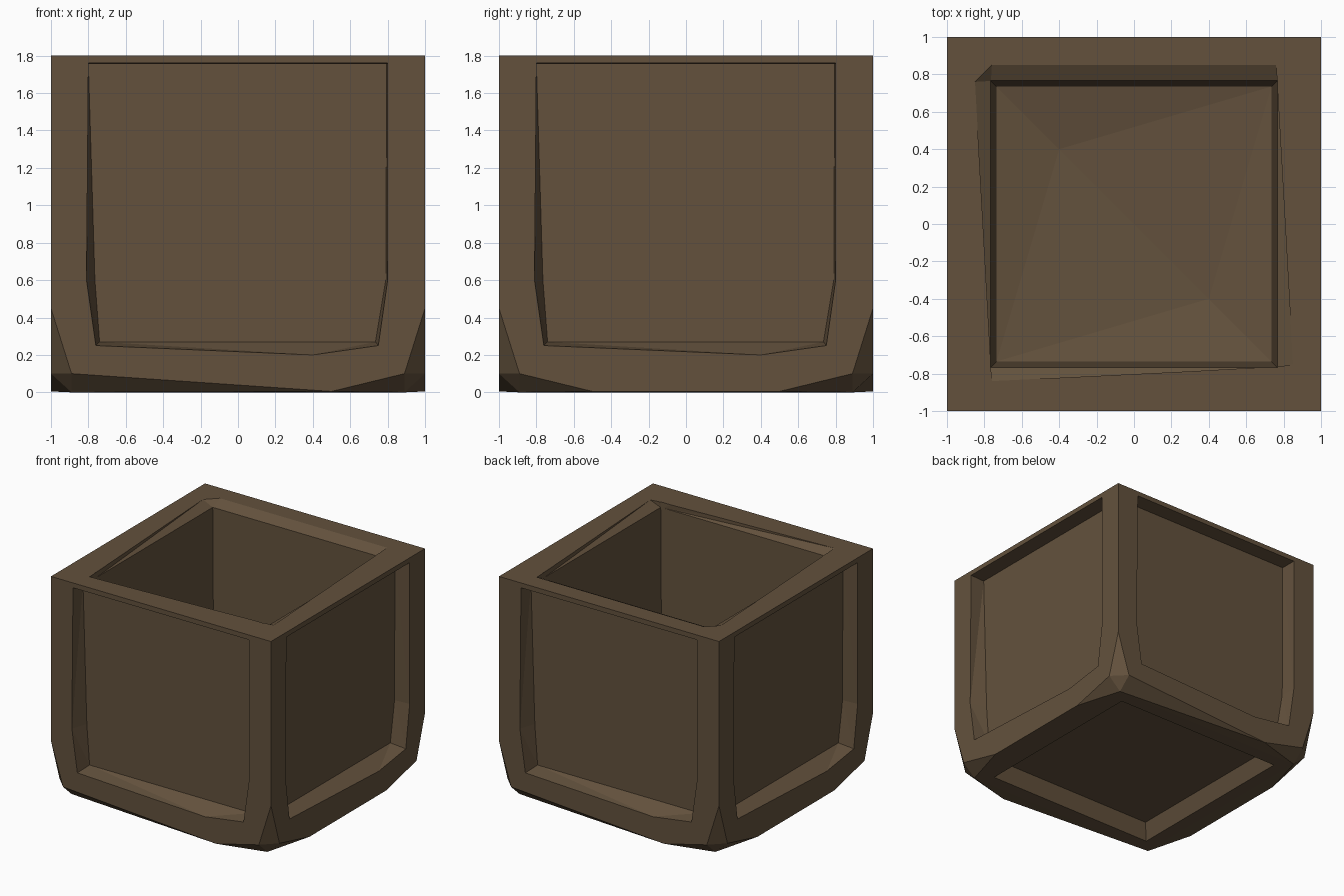
import bpy, bmesh, math
from mathutils import Matrix

cube = bpy.data.objects.get("Cube")
if cube:
    bpy.data.objects.remove(cube, do_unlink=True)

wood = bpy.data.materials.new("brown_wood")
wood.use_nodes = True
colour = (0.125, 0.083, 0.046, 1)
wood.diffuse_color = colour
wood.node_tree.nodes["Principled BSDF"].inputs["Base Color"].default_value = colour
wood.node_tree.nodes["Principled BSDF"].inputs["Roughness"].default_value = 0.9


def hull(name, points, turn=0):
    """Convex solid around the points, turned about z in quarter turns."""
    bm = bmesh.new()
    for p in points:
        bm.verts.new(p)
    out = bmesh.ops.convex_hull(bm, input=bm.verts)
    loose = {v for v in out["geom_interior"] + out["geom_unused"]
             if isinstance(v, bmesh.types.BMVert)}
    bmesh.ops.delete(bm, geom=list(loose), context="VERTS")
    bmesh.ops.dissolve_limit(bm, angle_limit=math.radians(0.5),
                             verts=bm.verts, edges=bm.edges)
    bmesh.ops.transform(bm, verts=bm.verts,
                        matrix=Matrix.Rotation(turn * math.pi / 2, 4, "Z"))
    bmesh.ops.recalc_face_normals(bm, faces=bm.faces)
    mesh = bpy.data.meshes.new(name)
    bm.to_mesh(mesh)
    bm.free()
    mesh.materials.append(wood)
    obj = bpy.data.objects.new(name, mesh)
    bpy.context.collection.objects.link(obj)
    return obj


def square(half, z):
    return [(sx * half, sy * half, z) for sx in (-1, 1) for sy in (-1, 1)]


def carve(target, cutter):
    mod = target.modifiers.new("carve", "BOOLEAN")
    mod.operation = "DIFFERENCE"
    mod.solver = "EXACT"
    mod.object = cutter
    bpy.context.view_layer.objects.active = target
    bpy.ops.object.modifier_apply(modifier=mod.name)
    bpy.data.objects.remove(cutter, do_unlink=True)


# Outer block with worn lower corners and bottom edges
block = square(1, 1.8) + square(1, 0.45) + square(0.89, 0)
for sx in (-1, 1):
    for sy in (-1, 1):
        block += [(sx * 0.89, sy, 0.1), (sx, sy * 0.89, 0.1), (sx, sy * 0.5, 0.005)]
    block.append((sx * 0.5, -sx, 0.005))
planter = hull("planter_box", block)

# Recessed panel on each side
opening = [(-0.8, 1.76), (-0.81, 0.6), (-0.76, 0.25), (0.4, 0.2),
           (0.75, 0.25), (0.8, 0.6), (0.8, 1.76)]
panel = [(-0.8, 1.755), (-0.765, 0.6), (-0.74, 0.27), (0.735, 0.27),
         (0.79, 0.6), (0.795, 1.755)]
recess = [(x, y, z) for y in (-1.1, -1) for x, z in opening]
recess += [(x, -0.87, z) for x, z in panel]
for turn in range(4):
    carve(planter, hull("side_recess", recess, turn))

# Recessed panel underneath
carve(planter, hull("bottom_recess",
                    square(0.78, -0.1) + square(0.78, 0) + square(0.73, 0.13)))

# Uneven chamfer round the mouth
mouth = [(-0.85, 0.76), (-0.76, 0.85), (0.76, 0.85), (0.85, -0.75),
         (-0.76, -0.84)]
carve(planter, hull("mouth_chamfer",
                    [(x, y, z) for z in (1.8, 1.9) for x, y in mouth]
                    + square(0.765, 1.755)))

# Hollow inside with a slightly dished floor
carve(planter, hull("hollow", square(0.768, 1.85) + square(0.735, 0.27)
                    + [(-0.4, 0.4, 0.21), (0.4, -0.4, 0.21)]))

for face in planter.data.polygons:
    face.use_smooth = False
